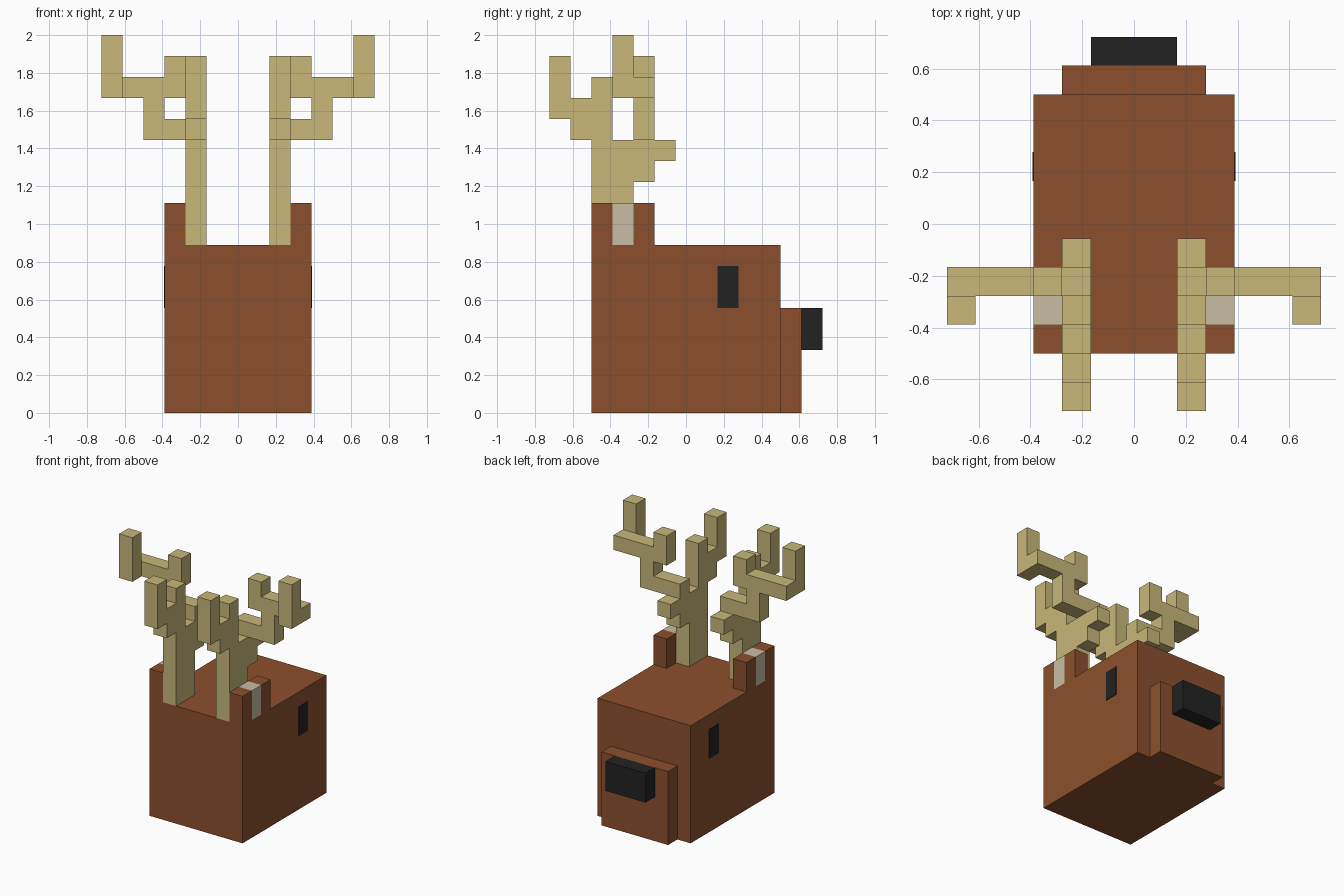
import bpy, bmesh
from mathutils import Vector

if "Cube" in bpy.data.objects:
    bpy.data.objects.remove(bpy.data.objects["Cube"])

U = 1 / 9  # size of one block


def material(name, rgb):
    m = bpy.data.materials.new(name)
    lin = [(c / 255 / 12.92) if c < 11 else ((c / 255 + 0.055) / 1.055) ** 2.4 for c in rgb]
    m.diffuse_color = (*lin, 1)
    m.use_nodes = True
    m.node_tree.nodes["Principled BSDF"].inputs["Base Color"].default_value = m.diffuse_color
    return m


BROWN = material("brown_fur", (140, 80, 45))
TAN = material("tan_antler", (200, 184, 122))
PALE = material("pale_inner_ear", (200, 190, 163))
BLACK = material("black", (34, 34, 34))


def finish(name, bm, mats, mirror=False):
    me = bpy.data.meshes.new(name)
    bm.to_mesh(me)
    bm.free()
    for m in mats:
        me.materials.append(m)
    ob = bpy.data.objects.new(name, me)
    bpy.context.collection.objects.link(ob)
    if mirror:
        ob.modifiers.new("Mirror", 'MIRROR').use_mirror_merge = False
    return ob


def box(name, lo, hi, mat, mirror=False):
    """Plain box between two corners, given in blocks."""
    bm = bmesh.new()
    bmesh.ops.create_cube(bm, size=1)
    for v in bm.verts:
        v.co = Vector([(a + b) / 2 + c * (b - a) for a, b, c in zip(lo, hi, v.co)]) * U
    return finish(name, bm, [mat], mirror)


def blocks(name, boxes, mats, rule=lambda c: 0):
    """One outer skin around a union of block-aligned boxes, mirrored in x."""
    cells = set()
    for (x0, x1), (y0, y1), (z0, z1) in boxes:
        cells |= {(x0 + i, y0 + j, z0 + k) for i in range(round(x1 - x0))
                  for j in range(round(y1 - y0)) for k in range(round(z1 - z0))}
    bm = bmesh.new()
    for c in sorted(cells):
        for axis in range(3):
            for side in (0, 1):
                n = list(c)
                n[axis] += 2 * side - 1
                if tuple(n) in cells:
                    continue
                a, b = (axis + 1) % 3, (axis + 2) % 3
                quad = []
                for s, t in ((0, 0), (1, 0), (1, 1), (0, 1)):
                    p = list(c)
                    p[axis] += side
                    p[a] += s
                    p[b] += t
                    quad.append(bm.verts.new(Vector(p) * U))
                f = bm.faces.new(quad if side else quad[::-1])
                f.material_index = rule(c)
    bmesh.ops.remove_doubles(bm, verts=bm.verts, dist=1e-4)
    bmesh.ops.dissolve_limit(bm, angle_limit=0.01, verts=bm.verts, edges=bm.edges,
                             delimit={'MATERIAL'})
    return finish(name, bm, mats, True)


# Head, snout and nose
box("head", (-3.5, -4.5, 0), (3.5, 4.5, 8), BROWN)
box("snout", (-2.5, 4.5, 0), (2.5, 5.5, 5), BROWN)
box("nose", (-1.5, 5.5, 3), (1.5, 6.5, 5), BLACK)

# Eyes: thin plates on both cheeks
box("eyes", (3.47, 1.5, 5), (3.53, 2.5, 7), BLACK, mirror=True)

# Ears with a pale middle band
blocks("ears", [((2.5, 3.5), (-4.5, -1.5), (8, 10))], [BROWN, PALE],
       lambda c: int(c[1] == -3.5))

# Antlers
STEM = (1.5, 2.5)
blocks("antlers", [
    (STEM, (-4.5, -2.5), (8, 13)),              # trunk
    (STEM, (-2.5, -1.5), (11, 13)),             # step under the short tine
    (STEM, (-1.5, -0.5), (12, 13)),             # short tine
    (STEM, (-4.5, -3.5), (13, 16)),             # middle tine
    (STEM, (-5.5, -4.5), (13, 15)),             # arm to the outer tine
    (STEM, (-6.5, -5.5), (14, 15)),
    (STEM, (-6.5, -5.5), (15, 17)),             # upright outer tine
    ((1.5, 4.5), (-2.5, -1.5), (13, 14)),       # lower side branch
    ((3.5, 4.5), (-2.5, -1.5), (14, 15)),       # riser
    ((2.5, 6.5), (-2.5, -1.5), (15, 16)),       # upper side branch
    ((2.5, 3.5), (-2.5, -1.5), (16, 17)),       # stub
    ((5.5, 6.5), (-3.5, -2.5), (15, 18)),       # tall side tip
], [TAN])
